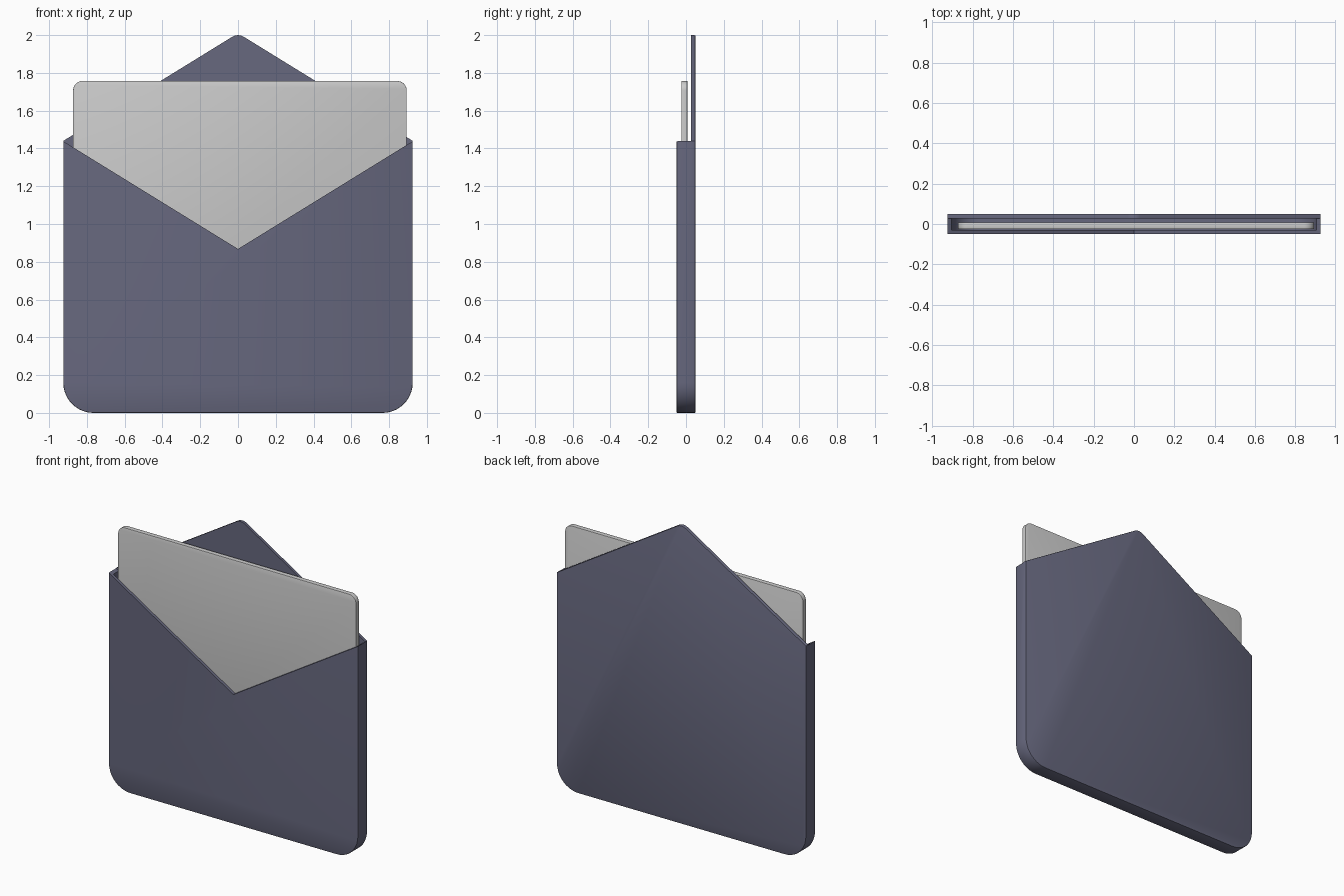
import bpy, bmesh, math
from mathutils import Vector

if "Cube" in bpy.data.objects:
    bpy.data.objects.remove(bpy.data.objects["Cube"])


def rounded(points, steps=10):
    """Outline of (x, z, radius) corners with each corner rounded by an arc."""
    out, n = [], len(points)
    for i, (x, z, r) in enumerate(points):
        p = Vector((x, z))
        if r == 0:
            out.append(p)
            continue
        a = (Vector(points[i - 1][:2]) - p).normalized()
        b = (Vector(points[(i + 1) % n][:2]) - p).normalized()
        half = a.angle(b) / 2
        centre = p + (a + b).normalized() * r / math.sin(half)
        start = p + a * r / math.tan(half) - centre
        end = p + b * r / math.tan(half) - centre
        sweep = start.angle_signed(end)
        for k in range(steps + 1):
            t = -sweep * k / steps
            c, s = math.cos(t), math.sin(t)
            out.append(centre + Vector((start.x * c - start.y * s, start.x * s + start.y * c)))
    return out


def slab(name, points, y0, y1, bevel=0.0):
    """Extrude an x-z outline from y0 to y1, with softened face rims."""
    bm = bmesh.new()
    face = bm.faces.new([bm.verts.new((p.x, y0, p.y)) for p in rounded(points)])
    new = bmesh.ops.extrude_face_region(bm, geom=[face])["geom"]
    bmesh.ops.translate(bm, vec=(0, y1 - y0, 0),
                        verts=[g for g in new if isinstance(g, bmesh.types.BMVert)])
    bmesh.ops.recalc_face_normals(bm, faces=bm.faces)
    if bevel:
        rims = [e for e in bm.edges if abs(e.verts[0].co.y - e.verts[1].co.y) < 1e-6]
        bmesh.ops.bevel(bm, geom=rims, offset=bevel, segments=2, profile=0.5, affect='EDGES')
    mesh = bpy.data.meshes.new(name)
    bm.to_mesh(mesh)
    bm.free()
    obj = bpy.data.objects.new(name, mesh)
    bpy.context.collection.objects.link(obj)
    return obj


def activate(obj):
    bpy.ops.object.select_all(action='DESELECT')
    obj.select_set(True)
    bpy.context.view_layer.objects.active = obj


def cut(obj, cutter):
    mod = obj.modifiers.new("cut", 'BOOLEAN')
    mod.operation, mod.solver, mod.object = 'DIFFERENCE', 'EXACT', cutter
    activate(obj)
    bpy.ops.object.modifier_apply(modifier=mod.name)
    bpy.data.objects.remove(cutter)


W, SHOULDER = 0.925, 1.44

# Envelope: full silhouette including the raised back flap
envelope = slab("envelope", [(-W, 0, 0.16), (W, 0, 0.16), (W, SHOULDER, 0),
                             (0, 2.01, 0.06), (-W, SHOULDER, 0)], -0.05, 0.05, 0.005)
# Hollow pocket
w = W - 0.02
cut(envelope, slab("pocket_cutter", [(-w, 0.02, 0.14), (w, 0.02, 0.14),
                                     (w, 2.3, 0), (-w, 2.3, 0)], -0.03, 0.027))
# V opening in the front panel
cut(envelope, slab("opening_cutter", [(0, 0.868, 0), (1.1, 1.546, 0), (1.1, 2.4, 0),
                                      (-1.1, 2.4, 0), (-1.1, 1.546, 0)], -0.2, 0.027))
mat = bpy.data.materials.new("dark_slate")
mat.diffuse_color = (0.135, 0.138, 0.21, 1)
mat.use_nodes = True
mat.node_tree.nodes["Principled BSDF"].inputs["Base Color"].default_value = mat.diffuse_color
envelope.data.materials.clear()
envelope.data.materials.append(mat)
for poly in envelope.data.polygons:
    poly.material_index = 0

# Letter sheet inside the pocket
letter = slab("letter", [(-0.873, 0.1, 0.05), (0.893, 0.1, 0.05),
                         (0.893, 1.757, 0.05), (-0.873, 1.757, 0.05)], -0.025, 0.007, 0.002)

for obj in (envelope, letter):
    activate(obj)
    bpy.ops.object.shade_smooth_by_angle(angle=math.radians(30))
